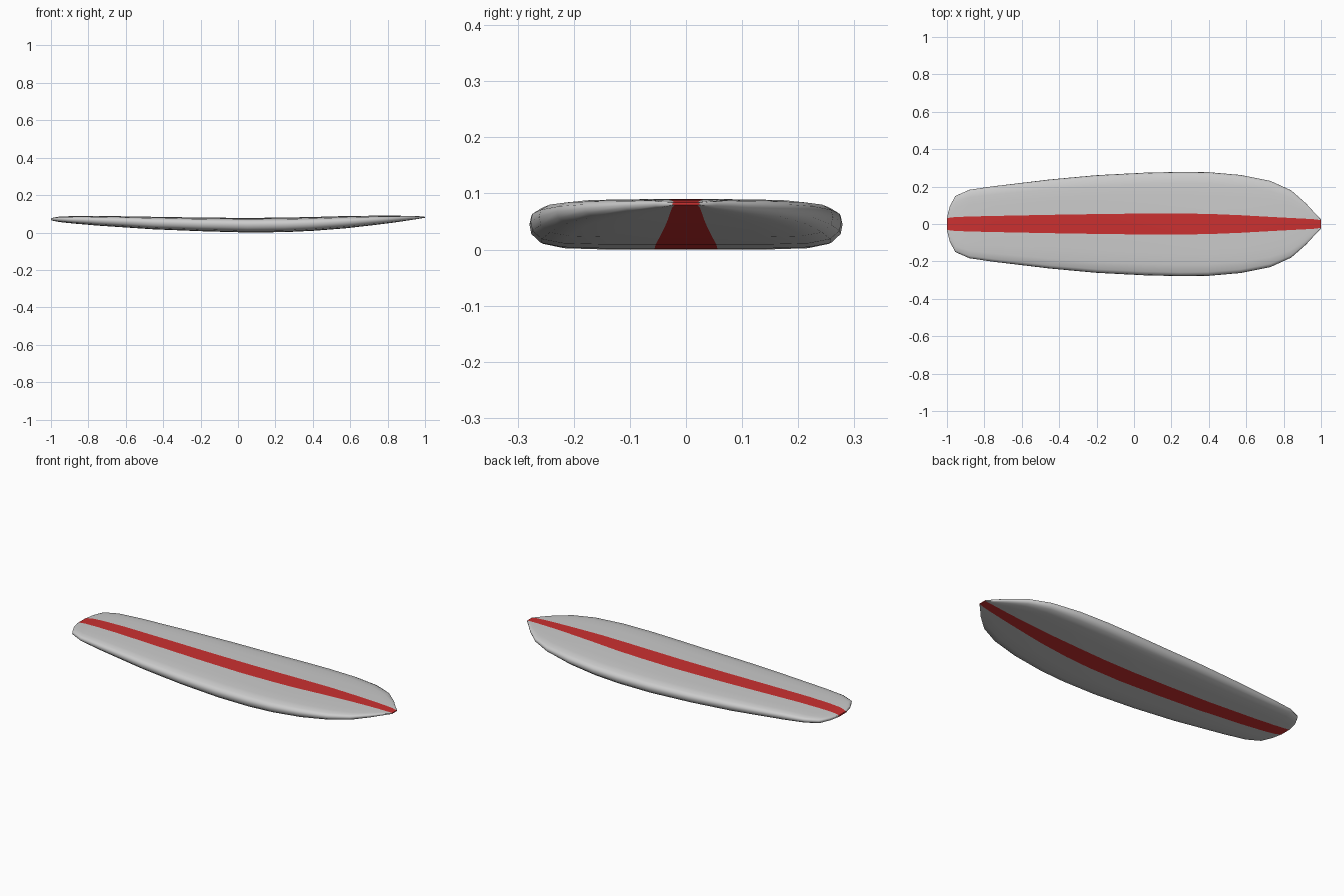
import bpy, bmesh

if "Cube" in bpy.data.objects:
    bpy.data.objects.remove(bpy.data.objects["Cube"])

# Stations along the board: x, half width, stripe half width, bottom z, deck z
STATIONS = [
    (-1.00, 0.035, 0.030, 0.067, 0.076),
    (-0.985, 0.095, 0.034, 0.063, 0.081),
    (-0.955, 0.150, 0.037, 0.057, 0.086),
    (-0.88, 0.183, 0.040, 0.049, 0.089),
    (-0.75, 0.202, 0.043, 0.038, 0.090),
    (-0.45, 0.238, 0.049, 0.018, 0.085),
    (-0.20, 0.261, 0.053, 0.008, 0.081),
    (0.05, 0.274, 0.056, 0.001, 0.079),
    (0.25, 0.279, 0.056, 0.003, 0.081),
    (0.40, 0.277, 0.054, 0.010, 0.084),
    (0.57, 0.262, 0.047, 0.023, 0.089),
    (0.73, 0.230, 0.038, 0.041, 0.091),
    (0.84, 0.180, 0.032, 0.055, 0.091),
    (0.92, 0.110, 0.028, 0.067, 0.090),
    (0.97, 0.055, 0.025, 0.075, 0.088),
    (1.00, 0.024, 0.020, 0.080, 0.085),
]
# Half cross-section from deck stripe round the rail to bottom stripe:
# fraction of the way from stripe edge to rail, fraction of thickness
HALF = [(0, 1), (0.45, 0.985), (0.72, 0.955), (0.91, 0.88), (0.985, 0.74), (1, 0.55),
        (0.985, 0.33), (0.91, 0.13), (0.74, 0.03), (0.4, 0.0), (0, 0)]


def ring(bm, x, w, s, lo, hi):
    pts = [(s + f * (w - s), lo + h * (hi - lo)) for f, h in HALF]
    pts += [(-y, z) for y, z in reversed(pts)]
    return [bm.verts.new((x, y, z)) for y, z in pts]


# Materials: default grey hull, red stripe
grey = bpy.data.materials.new("board_grey")
grey.diffuse_color = (0.8, 0.8, 0.8, 1)
grey.use_nodes = True
grey.node_tree.nodes["Principled BSDF"].inputs["Base Color"].default_value = grey.diffuse_color
red = bpy.data.materials.new("stripe_red")
red.diffuse_color = (0.6, 0.03, 0.03, 1)
red.use_nodes = True
red.node_tree.nodes["Principled BSDF"].inputs["Base Color"].default_value = red.diffuse_color

# Loft the board; the centre bands on deck and bottom form the stripe
bm = bmesh.new()
rings = [ring(bm, *st) for st in STATIONS]
n = len(rings[0])
stripe_bands = (len(HALF) - 1, n - 1)
for a, b in zip(rings, rings[1:]):
    for i in range(n):
        j = (i + 1) % n
        face = bm.faces.new((a[i], a[j], b[j], b[i]))
        face.material_index = 1 if i in stripe_bands else 0
for end in (rings[0], rings[-1]):
    bm.faces.new(end).material_index = 1
bmesh.ops.recalc_face_normals(bm, faces=bm.faces)

# Rest the lowest point on z = 0
low = min(v.co.z for v in bm.verts)
bmesh.ops.translate(bm, verts=bm.verts, vec=(0, 0, -low))

mesh = bpy.data.meshes.new("surfboard")
bm.to_mesh(mesh)
bm.free()
mesh.materials.append(grey)
mesh.materials.append(red)
board = bpy.data.objects.new("surfboard", mesh)
bpy.context.collection.objects.link(board)

# Smooth shading
bpy.context.view_layer.objects.active = board
board.select_set(True)
bpy.ops.object.shade_smooth_by_angle(angle=1.0)
